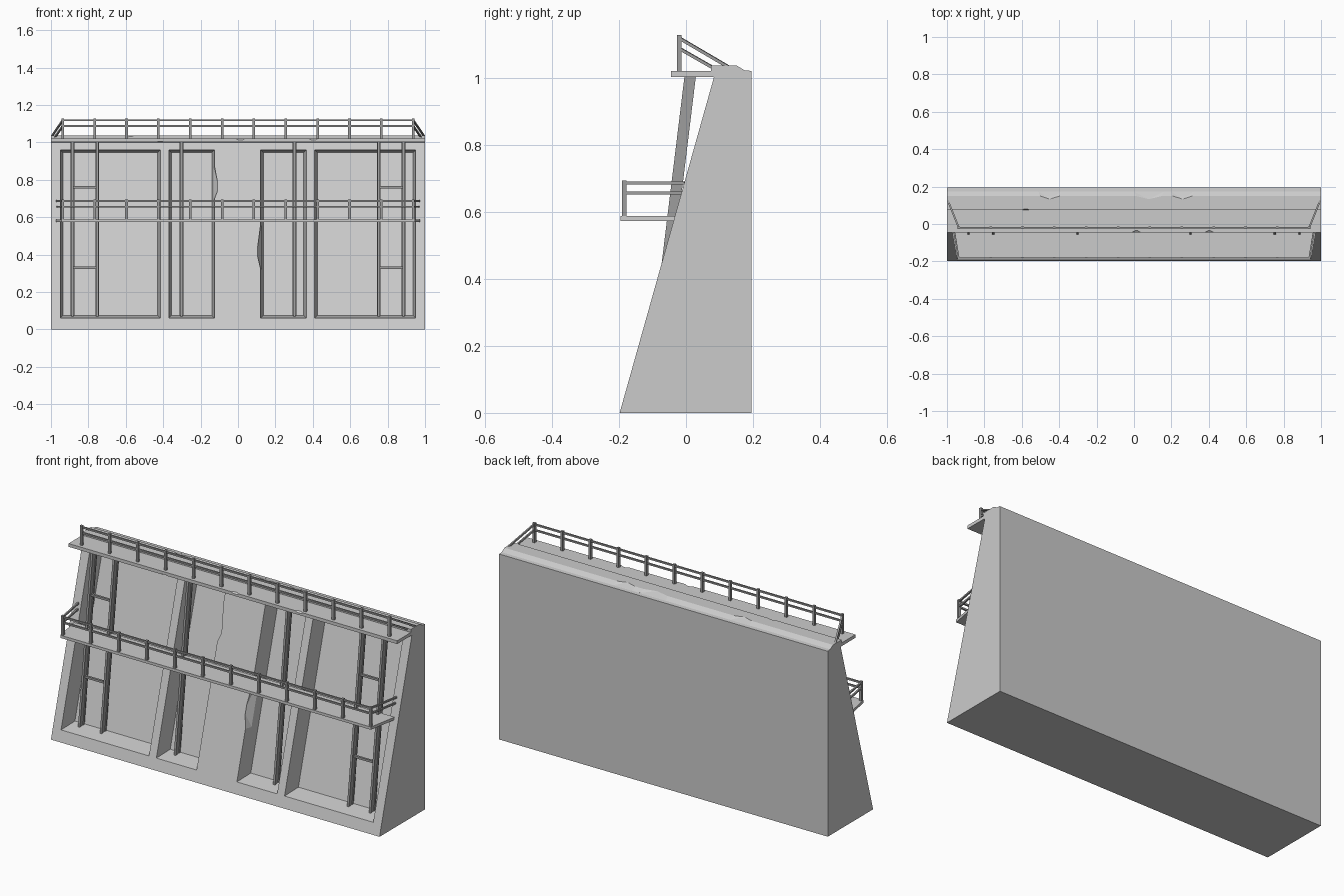
import bpy, bmesh
from mathutils import Vector

cube = bpy.data.objects.get("Cube")
if cube:
    bpy.data.objects.remove(cube, do_unlink=True)


def material(name, value):
    m = bpy.data.materials.new(name)
    m.use_nodes = True
    colour = (value, value, value, 1)
    m.diffuse_color = colour
    m.node_tree.nodes["Principled BSDF"].inputs["Base Color"].default_value = colour
    return m


concrete = material("concrete grey", 0.6)
steel = material("steel grey", 0.34)


def finish(name, bm, mat):
    bmesh.ops.recalc_face_normals(bm, faces=bm.faces)
    mesh = bpy.data.meshes.new(name)
    bm.to_mesh(mesh)
    bm.free()
    mesh.materials.append(mat)
    obj = bpy.data.objects.new(name, mesh)
    bpy.context.collection.objects.link(obj)
    return obj


def loft(bm, start, end):
    """Closed solid between two matching loops of points."""
    a = [bm.verts.new(p) for p in start]
    b = [bm.verts.new(p) for p in end]
    n = len(a)
    for i in range(n):
        j = (i + 1) % n
        bm.faces.new((a[i], a[j], b[j], b[i]))
    bm.faces.new(a[::-1])
    bm.faces.new(b)


def bar(bm, p, q, size):
    """Square bar from p to q."""
    p, q = Vector(p), Vector(q)
    d = (q - p).normalized()
    up = Vector((0, 0, 1)) if abs(d.z) < 0.9 else Vector((0, 1, 0))
    u = d.cross(up).normalized() * size / 2
    v = d.cross(u).normalized() * size / 2
    ring = [u + v, v - u, -u - v, u - v]
    loft(bm, [p + r for r in ring], [q + r for r in ring])


def cut(target, bm, name):
    cutter = finish(name, bm, concrete)
    cutter.hide_render = True
    cutter.hide_viewport = True
    cutter.display_type = 'WIRE'
    mod = target.modifiers.new(name, 'BOOLEAN')
    mod.operation = 'DIFFERENCE'
    mod.solver = 'EXACT'
    mod.object = cutter


def hull(points):
    bm = bmesh.new()
    for p in points:
        bm.verts.new(p)
    bmesh.ops.convex_hull(bm, input=bm.verts)
    return bm


def slope(z):
    """Depth of the leaning front face at height z."""
    return -0.198 + 0.281 * z


# Retaining wall: battered front, upright back, raised and chamfered coping
bm = bmesh.new()
profile = [(slope(0), 0), (0.196, 0), (0.196, 1.02), (0.175, 1.022),
           (0.15, 1.037), (0.075, 1.037), (0.075, 1.01), (slope(1), 1.0)]
loft(bm, [(-1, y, z) for y, z in profile], [(1, y, z) for y, z in profile])
wall = finish("retaining_wall", bm, concrete)

# Tapered recesses, their backs parallel to the leaning front
DEPTH, TAPER = 0.095, 0.015
for i, (x0, x1) in enumerate([(-0.95, -0.415), (-0.37, -0.125), (0.12, 0.365), (0.41, 0.95)]):
    bm = bmesh.new()
    outer, inner = [], []
    for x, z, sx, sz in ((x0, 0.06, 1, 1), (x1, 0.06, -1, 1),
                         (x1, 0.96, -1, -1), (x0, 0.96, 1, -1)):
        lip = Vector((x, slope(z), z))
        zi = z + sz * TAPER
        deep = Vector((x + sx * TAPER, slope(zi) + DEPTH, zi))
        outer.append(lip + (lip - deep) * 0.1)
        inner.append(deep)
    loft(bm, outer, inner)
    cut(wall, bm, f"recess_cutter_{i}")

# Broken edges of the two middle piers
for i, (x, out, low, mid, high) in enumerate([(-0.135, 1, 0.69, 0.77, 0.88),
                                              (0.13, -1, 0.31, 0.42, 0.57)]):
    pts = []
    for z, reach in ((low, 0.006), (mid - 0.03, 0.025), (mid + 0.02, 0.025), (high, 0.008)):
        pts += [(x, slope(z) - 0.03, z), (x + out * reach, slope(z) - 0.03, z),
                (x + out * reach, slope(z) + 0.005, z), (x, slope(z) + 0.05, z)]
    cut(wall, hull(pts), f"pier_chip_cutter_{i}")

# Worn spots along the coping: one on the front edge, others widening the chamfer
cut(wall, hull([(-0.63, 0.07, 1.05), (-0.53, 0.07, 1.05), (-0.58, 0.092, 1.05),
                (-0.59, 0.07, 1.024), (-0.56, 0.07, 1.026)]), "coping_front_chip_cutter")
for i, (x, w) in enumerate([(-0.45, 0.06), (0.08, 0.08), (0.26, 0.06)]):
    pts = []
    for px, y, z in ((x - w, 0.152, 1.0372), (x + w, 0.152, 1.0372), (x, 0.132, 1.0375),
                     (x - w, 0.174, 1.0225), (x + w, 0.174, 1.0225)):
        pts += [(px, y, z), (px, y, 1.06)]
    cut(wall, hull(pts), f"coping_chip_cutter_{i}")


# Walkways: plan outline given by front and back half widths
def walkway(name, front, back, y0, y1, z0, z1):
    bm = bmesh.new()
    plan = [(-front, y0), (front, y0), (back, y1), (-back, y1)]
    loft(bm, [(x, y, z0) for x, y in plan], [(x, y, z1) for x, y in plan])
    return finish(name, bm, concrete)


top_walkway = walkway("top_walkway", 1, 1, -0.045, 0.09, 1.002, 1.02)
walkway("lower_walkway", 0.945, 0.975, -0.195, -0.03, 0.573, 0.588)
for i, (x, z, top) in enumerate([(-0.42, 0.99, 1.008), (0.01, 1.03, 1.01), (0.4, 1.03, 1.01)]):
    cut(top_walkway, hull([(x - 0.05, -0.05, z), (x + 0.05, -0.05, z), (x, -0.022, z),
                           (x - 0.01, -0.05, top), (x + 0.02, -0.05, top)]),
        f"walkway_chip_cutter_{i}")


# Railings: posts, two long rails and the two returns at the ends
def railing(name, y, floor, top, rails, ends):
    bm = bmesh.new()
    half = 0.937
    for i in range(12):
        x = -half + 2 * half * i / 11
        bar(bm, (x, y, floor), (x, y, top), 0.014)
    for z, end in zip(rails, ends):
        bar(bm, (-half, y, z), (half, y, z), 0.009)
        for s in (-1, 1):
            bar(bm, (s * half, y, z), (s * end[0], end[1], end[2]), 0.009)
    finish(name, bm, steel)


railing("top_railing", -0.02, 1.02, 1.127, (1.118, 1.087),
        ((0.995, 0.125, 1.033), (0.977, 0.08, 1.03)))
railing("lower_railing", -0.184, 0.588, 0.694, (0.686, 0.656),
        ((0.968, -0.005, 0.686), (0.966, -0.013, 0.656)))

# Leaning T-section columns under the top walkway, wide flange at the back
LEAN = 0.122
W, D, T, F = 0.01, 0.017, 0.006, 0.008
half_section = [(T, -D), (T, D - F), (W, D - F), (W, D)]
section = half_section + [(-x, y) for x, y in half_section[::-1]]


def column_y(z):
    return 0.012 + LEAN * (z - 1.0)


bm = bmesh.new()
for s in (-1, 1):
    for cx in (0.302, 0.752, 0.885):
        loops = [[(s * cx + x, column_y(z) + y, z) for x, y in section] for z in (0.066, 1.004)]
        loft(bm, *loops)
finish("support_columns", bm, steel)

# Cross ties between the outer pairs of columns
bm = bmesh.new()
for s in (-1, 1):
    for z in (0.33, 0.76):
        bar(bm, (s * 0.752, column_y(z), z), (s * 0.885, column_y(z), z), 0.012)
finish("cross_ties", bm, steel)
